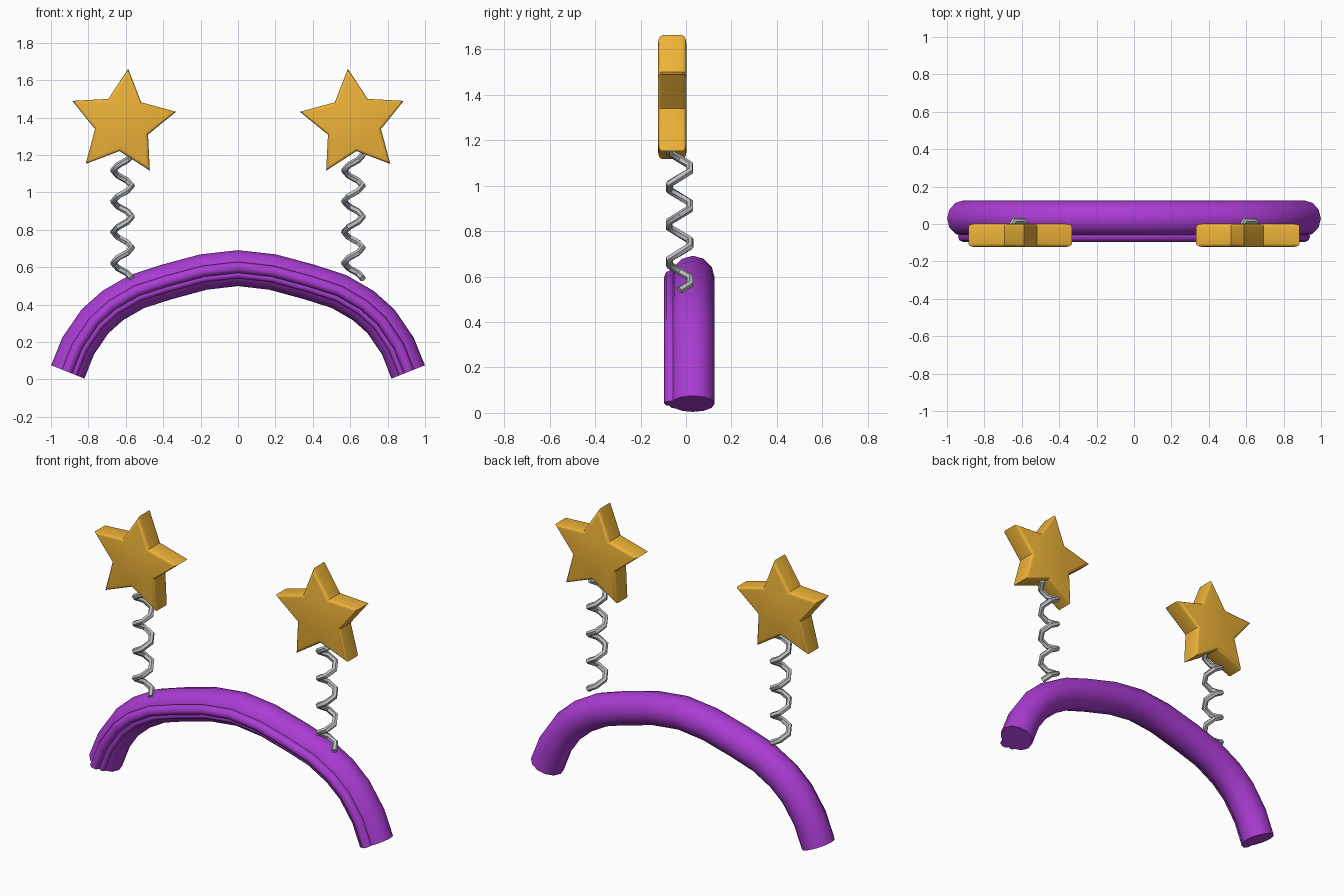
import bpy, bmesh, math
from mathutils import Vector

if "Cube" in bpy.data.objects:
    bpy.data.objects.remove(bpy.data.objects["Cube"])


def material(name, rgb):
    m = bpy.data.materials.new(name)
    m.diffuse_color = (*rgb, 1)
    m.use_nodes = True
    m.node_tree.nodes["Principled BSDF"].inputs["Base Color"].default_value = m.diffuse_color
    return m


PURPLE = material("purple", (0.40, 0.045, 0.65))
GOLD = material("gold", (0.85, 0.45, 0.04))
SILVER = material("silver", (0.52, 0.53, 0.56))


def finish(obj, mat, angle):
    obj.data.materials.clear()
    obj.data.materials.append(mat)
    bpy.ops.object.select_all(action='DESELECT')
    obj.select_set(True)
    bpy.context.view_layer.objects.active = obj
    if obj.type == 'CURVE':
        bpy.ops.object.convert(target='MESH')
    bpy.ops.object.shade_smooth_by_angle(angle=math.radians(angle))


def tube(name, points, radius, resolution, mat):
    cu = bpy.data.curves.new(name, 'CURVE')
    cu.dimensions = '3D'
    cu.bevel_depth = radius
    cu.bevel_resolution = resolution
    cu.use_fill_caps = True
    sp = cu.splines.new('POLY')
    sp.points.add(len(points) - 1)
    for p, co in zip(sp.points, points):
        p.co = (*co, 1)
    obj = bpy.data.objects.new(name, cu)
    bpy.context.collection.objects.link(obj)
    finish(obj, mat, 50)


# Headband path: half arch, mirrored
half = [(0.91, 0.04), (0.855, 0.178), (0.765, 0.31), (0.67, 0.395),
        (0.54, 0.47), (0.385, 0.52), (0.185, 0.574)]
arch = [Vector((-x, 0, z)) for x, z in half] + [Vector((0, 0, 0.595))] + \
       [Vector((x, 0, z)) for x, z in reversed(half)]


def offset_arch(out, y):
    pts = []
    for i, p in enumerate(arch):
        t = (arch[min(i + 1, len(arch) - 1)] - arch[max(i - 1, 0)]).normalized()
        pts.append(p + Vector((-t.z, 0, t.x)) * out + Vector((0, y, 0)))
    return pts


# Headband and the two thin ridges along its front
tube("headband", offset_arch(0, 0.03), 0.096, 4, PURPLE)
tube("front_ridge", offset_arch(0.004, -0.066), 0.03, 2, PURPLE)
tube("lower_ridge", offset_arch(-0.034, -0.05), 0.02, 2, PURPLE)


# Springs
def spring(name, cx):
    steps, turns = 6, 4
    pts = []
    for i in range(steps * turns + 1):
        a = math.tau * i / steps
        pts.append((cx + 0.05 * math.cos(a), -0.028 + 0.052 * math.sin(a),
                    0.54 + 0.165 * i / steps))
    tube(name, pts, 0.017, 1, SILVER)


# Stars: extruded outline with softened rims
def star(name, side):
    bm = bmesh.new()
    verts = []
    for i in range(10):
        a = math.radians(84 + 36 * i)
        r = 0.15 if i % 2 else 0.293
        verts.append(bm.verts.new((-side * (-0.618 + r * math.cos(a)), -0.123,
                                   1.37 + r * math.sin(a))))
    face = bm.faces.new(verts)
    ext = bmesh.ops.extrude_face_region(bm, geom=[face])
    top = [v for v in ext['geom'] if isinstance(v, bmesh.types.BMVert)]
    bmesh.ops.translate(bm, verts=top, vec=(0, 0.125, 0))
    rims = [e for e in bm.edges if abs(e.verts[0].co.y - e.verts[1].co.y) < 1e-5]
    bmesh.ops.bevel(bm, geom=rims, offset=0.018, segments=3, profile=0.5,
                    affect='EDGES')
    bmesh.ops.recalc_face_normals(bm, faces=bm.faces)
    me = bpy.data.meshes.new(name)
    bm.to_mesh(me)
    bm.free()
    obj = bpy.data.objects.new(name, me)
    bpy.context.collection.objects.link(obj)
    finish(obj, GOLD, 35)


for label, s in (("left", -1), ("right", 1)):
    spring(label + "_spring", s * 0.617)
    # the outline is drawn for the left star and flipped for the right
    star(label + "_star", s)
